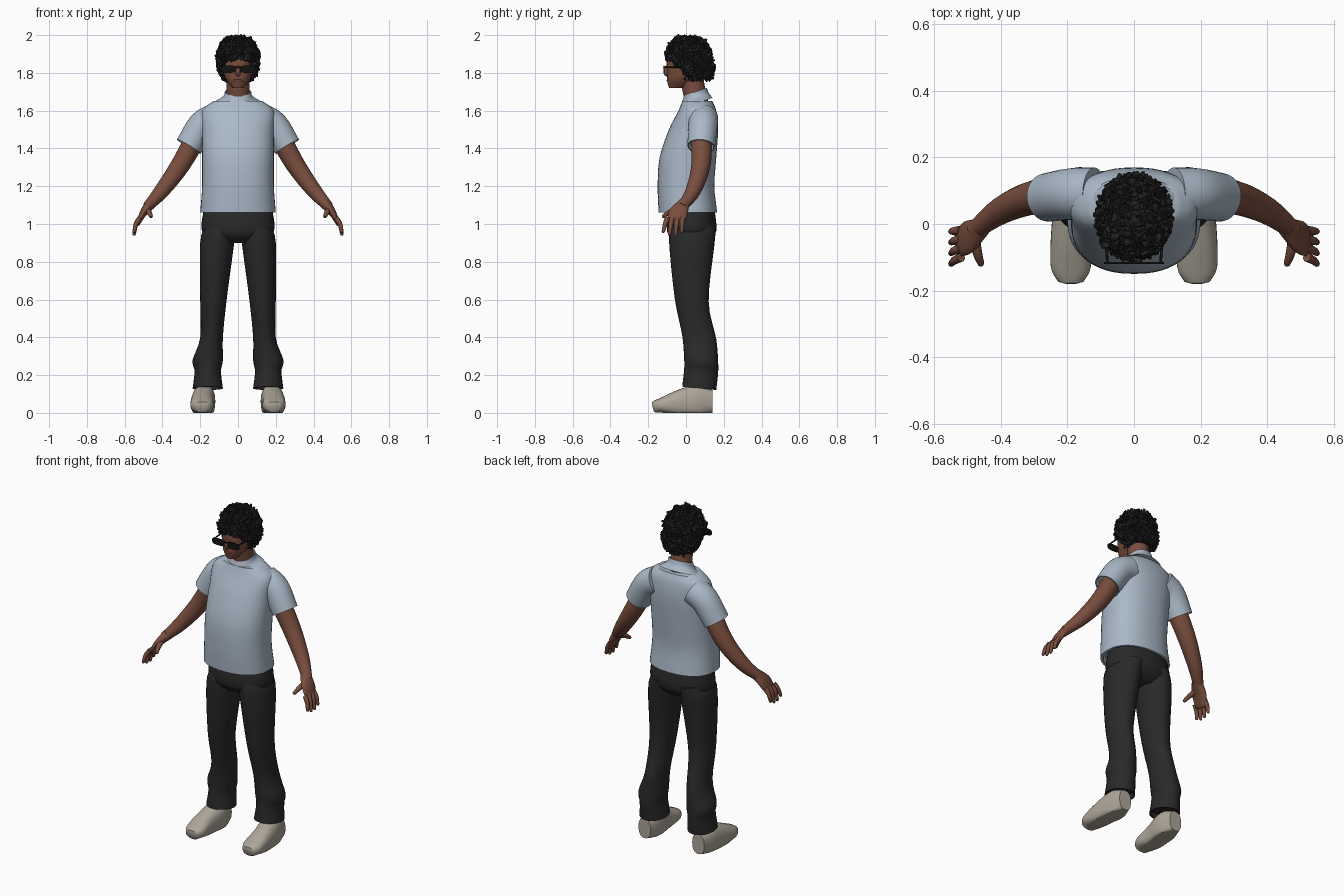
import bpy, bmesh, math, random
from mathutils import Vector, Matrix, Euler

random.seed(4)
X, Y, Z = Matrix.Identity(3)
END_RINGS = {"flat": (), "round": ((.006, .6),), "hollow": ((0, .92), (-.03, .88))}

if "Cube" in bpy.data.objects:
    bpy.data.objects.remove(bpy.data.objects["Cube"])


def material(name, *colour):
    mat = bpy.data.materials.new(name)
    mat.use_nodes = True
    mat.diffuse_color = (*colour, 1)
    shader = mat.node_tree.nodes["Principled BSDF"]
    shader.inputs["Base Color"].default_value = (*colour, 1)
    shader.inputs["Roughness"].default_value = .8
    return mat


skin = material("brown skin", .19, .075, .048)
lip = material("lip brown", .16, .055, .04)
cotton = material("pale blue cotton", .4, .48, .57)
denim = material("black denim", .022, .022, .022)
black = material("hair black", .015, .015, .015)
leather = material("off white leather", .42, .38, .32)
plastic = material("glasses black", .006, .006, .006)


def finish(name, bm, mat, angle=.8):
    bmesh.ops.recalc_face_normals(bm, faces=bm.faces)
    mesh = bpy.data.meshes.new(name)
    bm.to_mesh(mesh)
    bm.free()
    mesh.materials.append(mat)
    mesh.shade_smooth()
    mesh.set_sharp_from_angle(angle=angle)
    obj = bpy.data.objects.new(name, mesh)
    bpy.context.collection.objects.link(obj)


def spline(rows, steps=4):
    """Smooth curve through rows of position and two radii."""
    points = [Vector(row) for row in rows]
    first = points[0] + points[0] - points[1]
    last = points[-1] + points[-1] - points[-2]
    points = [first, *points, last]
    curve = []
    for before, start, end, after in zip(points, points[1:], points[2:], points[3:]):
        leave, arrive = (end - before) / 2, (after - start) / 2
        for step in range(steps):
            t = step / steps
            ease = t * t * (3 - 2 * t)
            curve.append(start.lerp(end, ease) + leave * t * (1 - t) ** 2 - arrive * t * t * (1 - t))
    return curve + [points[-2]]


def loft(name, rows, mat, ref=None, power=2, side=1, end="flat", lean=0, sides=32):
    """Skin rounded sections; level ones without ref, else square to the path."""
    path = spline(rows)
    rings = []
    for i, point in enumerate(path):
        centre = Vector(point[:3])
        ahead, behind = path[min(i + 1, len(path) - 1)], path[max(i - 1, 0)]
        along = Vector(ahead[:3]) - Vector(behind[:3])
        if not ref:
            along = Z * along.z
        along.normalize()
        across = ref or Y
        across = (across - along * across.dot(along)).normalized()
        rings.append((centre, across, along.cross(across), *point[3:]))
    centre, across, up, a, b = rings[-1]
    for shift, scale in END_RINGS[end]:
        rings.append((centre + along * shift, across, up, a * scale, b * scale))

    bm = bmesh.new()
    loops = []
    for centre, across, up, a, b in rings:
        loop = []
        for k in range(sides):
            turn = math.tau * k / sides
            c, s = (math.copysign(abs(w) ** (2 / power), w) for w in (math.cos(turn), math.sin(turn)))
            p = centre + across * a * c + up * b * s
            p.z = max(p.z + lean * (p.y - centre.y), 0)
            loop.append(bm.verts.new((p.x * side, p.y, p.z)))
        loops.append(loop)
    for low, high in zip(loops, loops[1:]):
        for k in range(sides):
            bm.faces.new((low[k - 1], low[k], high[k], high[k - 1]))
    bm.faces.new(loops[0])
    bm.faces.new(loops[-1])
    finish(name, bm, mat)


def limb(name, points, thick, thin, mat, **options):
    """Round tube that tapers along its points."""
    rows = []
    for i, point in enumerate(points):
        radius = thick + (thin - thick) * (i / (len(points) - 1)) ** 1.5
        rows.append((*point, radius, radius))
    loft(name, rows, mat, ref=Y, **options)


def blob(name, centre, radii, mat, side=1):
    bm = bmesh.new()
    place = Matrix.Translation((centre[0] * side, *centre[1:])) @ Matrix.Diagonal((*radii, 1))
    bmesh.ops.create_icosphere(bm, subdivisions=3, radius=1, matrix=place)
    finish(name, bm, mat)


# Shirt body, and the yoke that slopes up to the neckband
loft("shirt", [(0, .06, 1.65, .08, .13), (0, .06, 1.6, .1, .19), (0, .04, 1.5, .13, .19),
               (0, .01, 1.35, .15, .19), (0, 0, 1.2, .15, .19), (0, .01, 1.06, .155, .2)],
     cotton, power=2.3, end="hollow", sides=48)
loft("shirt_yoke", [(0, .06, 1.64, .08, .13), (0, .05, 1.67, .07, .08), (0, .05, 1.7, .06, .07)],
     cotton, lean=.35, end="hollow")

# Trouser seat
loft("trouser_seat", [(0, .03, 1.09, .12, .18), (0, .03, .96, .13, .19), (0, .03, .9, .08, .1)],
     denim, power=2.2)

for side, label in ((1, "left_"), (-1, "right_")):
    # Sleeve, arm and palm
    limb(label + "sleeve", [(.12, .09, 1.56), (.19, .09, 1.52), (.26, .08, 1.41)], .08, .073,
         cotton, side=side, end="hollow")
    limb(label + "arm", [(.2, .08, 1.5), (.3, .08, 1.32), (.4, .04, 1.18), (.48, -.02, 1.09)],
         .057, .027, skin, side=side)
    loft(label + "palm", [(.46, -.01, 1.11, .03, .03), (.5, -.04, 1.06, .05, .02),
                          (.53, -.06, 1, .04, .01)], skin, ref=Y, side=side, end="round")

    # Fingers fan out from the palm, the middle two longest
    for i in range(4):
        y = -.1 + i * .027
        drop = .015 * (i in (1, 2))
        limb(label + f"finger_{i + 1}", [(.52, y, 1.03), (.54, y * 1.1, 1), (.55, y * 1.2, .96 - drop)],
             .014, .009, skin, side=side, end="round", sides=12)
    limb(label + "thumb", [(.48, -.04, 1.08), (.47, -.09, 1.06), (.46, -.12, 1.04)],
         .016, .01, skin, side=side, end="round", sides=12)

    # Trouser leg, gathered in a fold above the hem
    loft(label + "trouser_leg", [(.09, .04, 1, .12, .08), (.11, .03, .9, .12, .09),
                                 (.13, .03, .6, .09, .07), (.14, .07, .4, .09, .06),
                                 (.16, .08, .28, .09, .08), (.16, .08, .22, .09, .07),
                                 (.16, .07, .13, .09, .08)],
         denim, side=side, lean=-.1, end="hollow")

    # Shoe
    loft(label + "shoe", [(.18, .14, .06, .04, .06), (.18, .06, .06, .06, .09),
                          (.19, -.04, .05, .06, .07), (.19, -.13, .04, .06, .04),
                          (.19, -.17, .03, .04, .03)],
         leather, ref=X, power=2.4, side=side, end="round")

    # Ear and half of the sunglasses
    blob(label + "ear", (.08, .01, 1.82), (.01, .02, .03), skin, side)
    loft(label + "lens", [(.05, y, 1.82, .04, .02) for y in (-.12, -.115)],
         plastic, ref=X, power=3, side=side)
    limb(label + "temple", [(.08, -.115, 1.83), (.09, .02, 1.83)], .004, .004, plastic,
         side=side, sides=8)

limb("glasses_bridge", [(-.02, -.117, 1.83), (.02, -.117, 1.83)], .004, .004, plastic, sides=8)

# Neck, head and face
limb("neck", [(0, .06, 1.63), (0, .04, 1.72), (0, .03, 1.8)], .06, .06, skin)
loft("head", [(0, -.05, 1.72, .04, .03), (0, -.02, 1.76, .08, .06), (0, 0, 1.8, .1, .075),
              (0, .01, 1.87, .11, .08), (0, .01, 1.94, .08, .06)], skin, power=2.2)
blob("nose", (0, -.1, 1.81), (.016, .02, .03), skin)
blob("mouth", (0, -.093, 1.76), (.025, .01, .008), lip)

# Hair shell: a dome that narrows and drifts back towards the nape
hair_rows = []
for i in range(8):
    turn = .1 + i * .35
    height, width = math.cos(turn), math.sin(turn) ** .8
    hair_rows.append((0, .015 + .05 * max(0, -height), 1.87 + .12 * height, .115 * width, .105 * width))
loft("hair_shell", hair_rows, black)

# Curls scattered in rings over the shell, leaving the face clear
bm = bmesh.new()
for _, y, z, depth, width in spline(hair_rows, 3):
    count = max(5, int(math.pi * (depth + width) / .017))
    start = random.random()
    for k in range(count):
        turn = math.tau * (k + start) / count
        out = Vector((math.sin(turn), math.cos(turn), (z - 1.87) * 6))
        spot = Vector((width * out.x, y + depth * out.y, z + random.uniform(-.008, .006)))
        fringe = 1.845 if abs(spot.x) > .07 else 1.87
        if spot.y < -.02 and spot.z < fringe:
            continue
        spot += out.normalized() * random.uniform(-.002, .007)
        spot.z = min(spot.z, 1.988)
        spin = Euler([random.uniform(0, math.tau) for _ in X]).to_matrix().to_4x4()
        shape = Matrix.Diagonal((.018, .012, .007)).to_4x4() * random.uniform(.8, 1.2)
        shape[3][3] = 1
        for vert in bmesh.ops.create_icosphere(bm, subdivisions=1, radius=1)["verts"]:
            vert.co.y += .7 * vert.co.x ** 2
            vert.co = Matrix.Translation(spot) @ spin @ shape @ vert.co
finish("hair_curls", bm, black, angle=.5)
